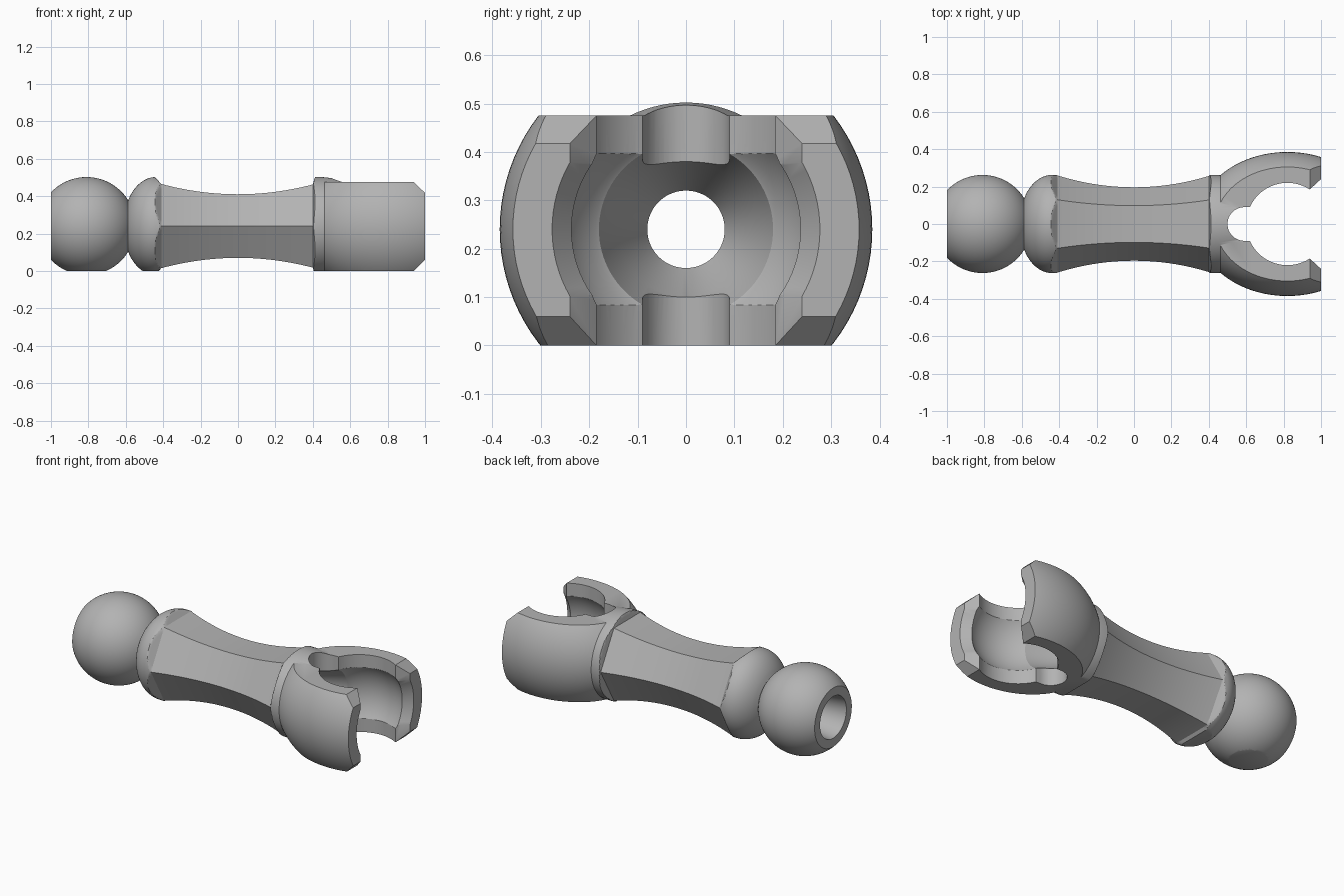
import bpy, bmesh, math

if "Cube" in bpy.data.objects:
    bpy.data.objects.remove(bpy.data.objects["Cube"])

AXIS = 0.24      # height of the long axis
SEG = 96

mat = bpy.data.materials.new("grey_plastic")
mat.diffuse_color = (0.45, 0.45, 0.45, 1)
mat.use_nodes = True
mat.node_tree.nodes["Principled BSDF"].inputs["Base Color"].default_value = mat.diffuse_color


def make(name, bm):
    bmesh.ops.recalc_face_normals(bm, faces=bm.faces)
    me = bpy.data.meshes.new(name)
    bm.to_mesh(me)
    bm.free()
    me.materials.append(mat)
    ob = bpy.data.objects.new(name, me)
    bpy.context.collection.objects.link(ob)
    return ob


def loft(name, xs, radius):
    """Rings along the x axis, radius(x, angle) gives the section."""
    bm = bmesh.new()
    rings = []
    for x in xs:
        ring = []
        for i in range(SEG):
            t = 2 * math.pi * i / SEG
            r = radius(x, t)
            ring.append(bm.verts.new((x, r * math.cos(t), AXIS + r * math.sin(t))))
        rings.append(ring)
    for a, b in zip(rings, rings[1:]):
        for i in range(SEG):
            j = (i + 1) % SEG
            bm.faces.new((a[i], a[j], b[j], b[i]))
    bm.faces.new(rings[0])
    bm.faces.new(rings[-1])
    return make(name, bm)


def prism(name, points, offset):
    bm = bmesh.new()
    face = bm.faces.new([bm.verts.new(p) for p in points])
    out = bmesh.ops.extrude_face_region(bm, geom=[face])
    verts = [v for v in out["geom"] if isinstance(v, bmesh.types.BMVert)]
    bmesh.ops.translate(bm, verts=verts, vec=offset)
    return make(name, bm)


def boolean(ob, other, op):
    m = ob.modifiers.new("cut", 'BOOLEAN')
    m.operation, m.object, m.solver = op, other, 'EXACT'
    bpy.context.view_layer.objects.active = ob
    bpy.ops.object.modifier_apply(modifier=m.name)
    bpy.data.objects.remove(other, do_unlink=True)


def steps(a, b, n):
    return [a + (b - a) * i / n for i in range(n)]


def lerp(x, table):
    for (x0, r0), (x1, r1) in zip(table, table[1:]):
        if x <= x1:
            return r0 + (r1 - r0) * (x - x0) / (x1 - x0)
    return table[-1][1]


# Ball, rounded collar and waisted hexagonal shank
def shank_radius(x, t):
    if x < -0.586:
        return math.sqrt(0.262 ** 2 - (x + 0.81) ** 2)
    if x < -0.44:
        full = 0.262 * math.sqrt(1 - ((x + 0.44) / 0.174) ** 2)
    else:
        full = lerp(x, [(-0.44, 0.262), (0.45, 0.262), (0.61, 0.245)])
    if x < -0.452 or x > 0.412:
        return full
    edge = 0.41 if x < 0 else 0.40
    flat = 0.17 + 0.055 * (x / 0.41) ** 2
    if abs(x) > edge:
        flat += (abs(x) - edge) * (0.8 if x < 0 else 3.2)
    local = t % (math.pi / 3) - math.pi / 6
    return min(full, flat / math.cos(local))


xs = (steps(-1, -0.587, 36) + steps(-0.587, -0.455, 14) + steps(-0.455, -0.38, 15)
      + steps(-0.38, 0.36, 28) + steps(0.36, 0.40, 6) + steps(0.40, 0.416, 5)
      + [0.416, 0.45, 0.61])
link = loft("hose_link", xs, shank_radius)


# Fork: ellipsoid shell trimmed flat above and below with chamfered tips
def fork_radius(x, t):
    return 0.385 * math.sqrt(1 - ((x - 0.82) / 0.487) ** 2)


fork = loft("fork", steps(0.44, 1, 28) + [1], fork_radius)
trim = prism("trim", [(0.3, -1, 0), (0.94, -1, 0), (1, -1, 0.06), (1, -1, 0.417),
                      (0.94, -1, 0.475), (0.3, -1, 0.475)], (0, 2, 0))
boolean(fork, trim, 'INTERSECT')
boolean(link, fork, 'UNION')

# Flat underside
base = prism("base_cutter", [(-2, -1, -1), (2, -1, -1), (2, 1, -1), (-2, 1, -1)], (0, 0, 1))
boolean(link, base, 'DIFFERENCE')


# Through bore opening into the spherical socket and flared mouth
def bore_radius(x, t):
    if x < 0.62:
        return lerp(x, [(-1.05, 0.134), (-0.62, 0.08), (0.38, 0.08),
                        (0.5, 0.14), (0.62, 0.18)])
    if x <= 0.95:
        return math.sqrt(0.27 ** 2 - (x - 0.82) ** 2)
    return 0.237 + (x - 0.95) * 0.8


bore = loft("bore_cutter", [-1.05, -0.62, 0.38, 0.5, 0.6199] + steps(0.625, 0.95, 20)
            + [0.95, 1.06], bore_radius)
boolean(link, bore, 'DIFFERENCE')

# Keyhole slot through the fork, mirrored about the centre line
half = [(1.1, 0.332), (0.94, 0.185)]
a0, a1 = math.atan2(0.185, 0.12), math.pi - math.asin(0.09 / 0.22)
for i in range(1, 25):
    a = a0 + (a1 - a0) * i / 24
    half.append((0.82 + 0.22 * math.cos(a), 0.22 * math.sin(a)))
for i in range(13):
    a = math.pi / 2 * (1 + i / 12)
    half.append((0.59 + 0.09 * math.cos(a), 0.09 * math.sin(a)))
outline = half + [(x, -y) for x, y in reversed(half[:-1])]
slot = prism("slot_cutter", [(x, y, -0.5) for x, y in outline], (0, 0, 1.5))
boolean(link, slot, 'DIFFERENCE')

# Smooth shading with crisp edges
bpy.ops.object.select_all(action='DESELECT')
link.select_set(True)
bpy.context.view_layer.objects.active = link
bpy.ops.object.shade_smooth_by_angle(angle=math.radians(25))
